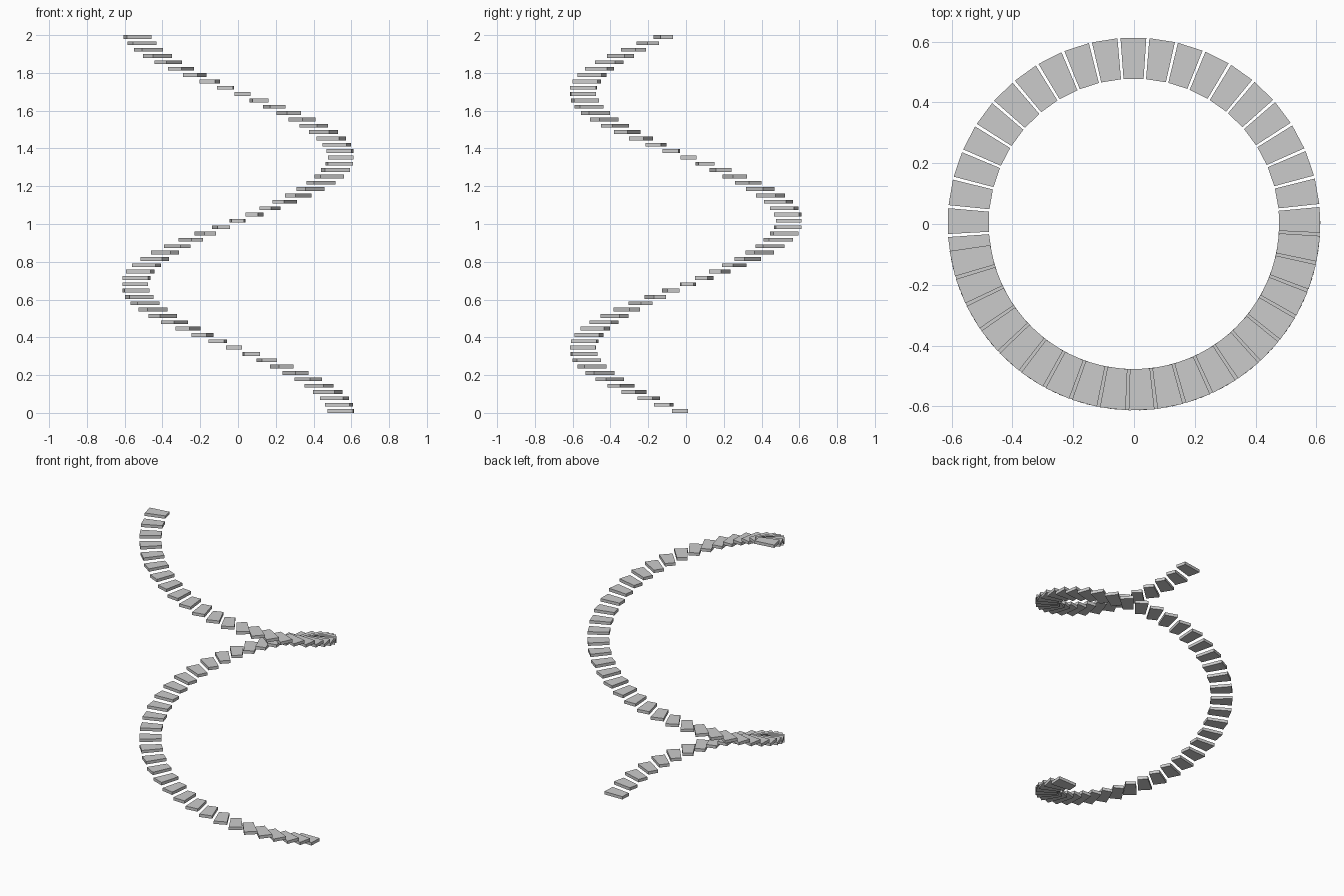
import bpy, math
from mathutils import Matrix

if "Cube" in bpy.data.objects:
    bpy.data.objects.remove(bpy.data.objects["Cube"])

COUNT = 60              # treads in the spiral
TURN = -8.892           # degrees per tread, clockwise going up
START = -3.06           # angle of the lowest tread
THICK = 0.02
RISE = (2.0 - THICK) / (COUNT - 1)
R_IN, R_OUT = 0.477, 0.612
W_IN, W_OUT = 0.066, 0.085


def tread_mesh():
    # wedge-shaped slab pointing along +x
    plan = [(R_IN, -W_IN / 2), (R_OUT, -W_OUT / 2), (R_OUT, W_OUT / 2), (R_IN, W_IN / 2)]
    verts = [(x, y, z) for z in (0, THICK) for x, y in plan]
    faces = [(3, 2, 1, 0), (4, 5, 6, 7)]
    faces += [(i, (i + 1) % 4, (i + 1) % 4 + 4, i + 4) for i in range(4)]
    mesh = bpy.data.meshes.new("tread")
    mesh.from_pydata(verts, [], faces)
    return mesh


# floating treads winding up the helix
mesh = tread_mesh()
for k in range(COUNT):
    tread = bpy.data.objects.new(f"tread_{k + 1:02d}", mesh)
    bpy.context.collection.objects.link(tread)
    angle = math.radians(START + TURN * k)
    tread.matrix_world = Matrix.Translation((0, 0, RISE * k)) @ Matrix.Rotation(angle, 4, 'Z')
